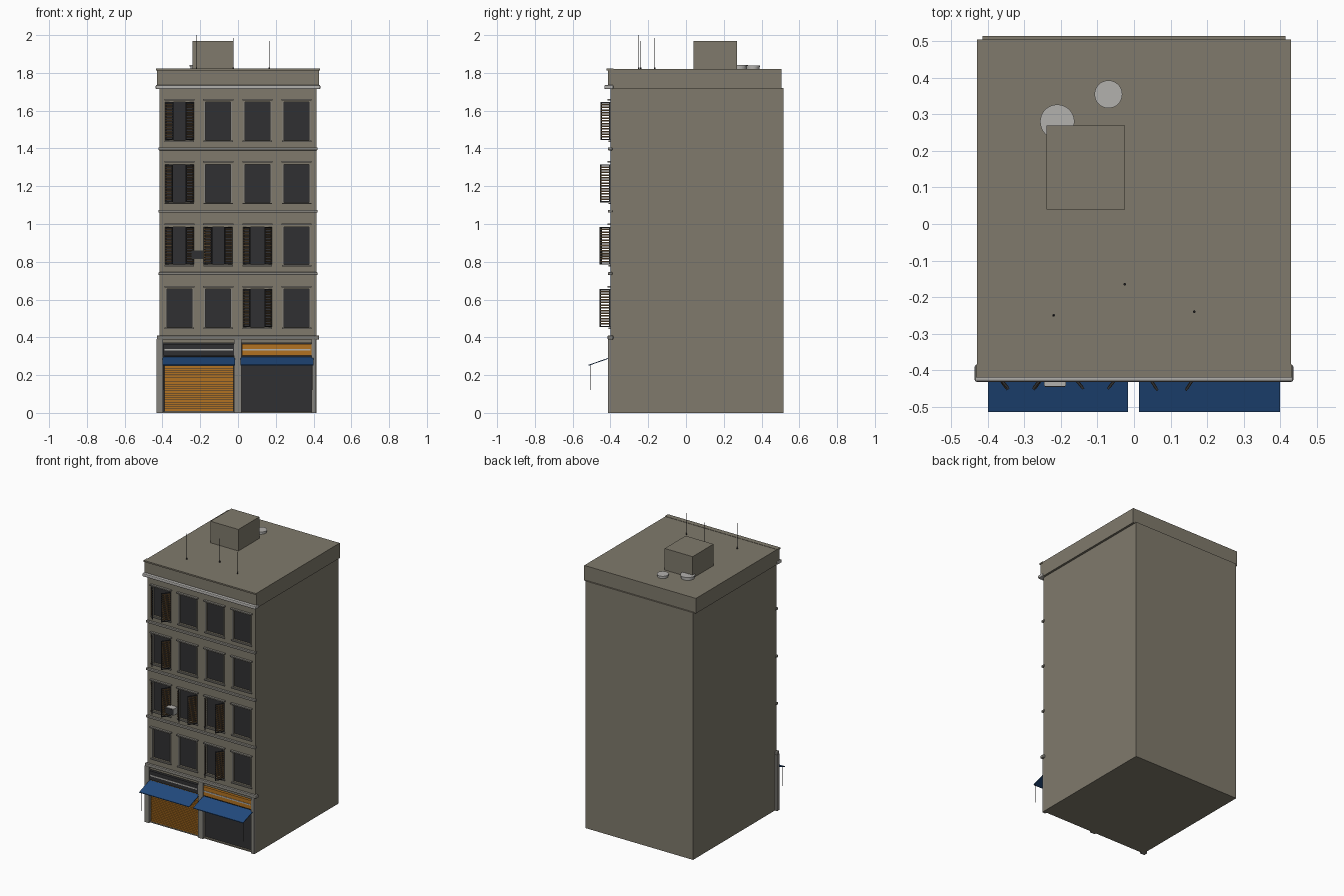
import bpy, bmesh, math
from mathutils import Matrix, Vector

if "Cube" in bpy.data.objects:
    bpy.data.objects.remove(bpy.data.objects["Cube"])


def material(name, rgb):
    m = bpy.data.materials.new(name)
    m.diffuse_color = (*rgb, 1)
    m.use_nodes = True
    m.node_tree.nodes["Principled BSDF"].inputs["Base Color"].default_value = m.diffuse_color
    return m


WALL = material("olive plaster", (0.215, 0.195, 0.15))
TRIM = material("grey stone", (0.24, 0.23, 0.205))
PALE = material("pale grey", (0.45, 0.44, 0.42))
DARK = material("dark glass", (0.03, 0.03, 0.032))
ORANGE = material("orange", (0.45, 0.17, 0.015))
BLUE = material("awning blue", (0.016, 0.07, 0.21))
BROWN = material("shutter brown", (0.12, 0.07, 0.03))


def finish(name, bm, *mats):
    me = bpy.data.meshes.new(name)
    bm.to_mesh(me)
    bm.free()
    for m in mats:
        me.materials.append(m)
    ob = bpy.data.objects.new(name, me)
    bpy.context.collection.objects.link(ob)
    return ob


def add_box(bm, x0, x1, y0, y1, z0, z1, mi=0):
    mat = Matrix.Translation(((x0 + x1) / 2, (y0 + y1) / 2, (z0 + z1) / 2)) @ \
        Matrix.Diagonal((x1 - x0, y1 - y0, z1 - z0, 1))
    verts = bmesh.ops.create_cube(bm, size=1, matrix=mat)["verts"]
    for f in {f for v in verts for f in v.link_faces}:
        f.material_index = mi


def box(name, x0, x1, y0, y1, z0, z1, mat, bevel=0):
    bm = bmesh.new()
    add_box(bm, x0, x1, y0, y1, z0, z1)
    ob = finish(name, bm, mat)
    if bevel:
        b = ob.modifiers.new("rounding", "BEVEL")
        b.width, b.segments = bevel, 2
    return ob


def rod(name, x, y, z0, z1, r, mat, sides=6):
    bm = bmesh.new()
    bmesh.ops.create_cone(bm, cap_ends=True, segments=sides, radius1=r, radius2=r, depth=z1 - z0,
                          matrix=Matrix.Translation((x, y, (z0 + z1) / 2)))
    return finish(name, bm, mat)


COLS = [-0.31, -0.105, 0.103, 0.31]
FLOORS = [0.455, 0.785, 1.115, 1.445]
WIN_W, WIN_H, FRONT = 0.066, 0.2, -0.4

# Main block with recessed windows and shop bays
openings = [(x - WIN_W, x + WIN_W, z, z + WIN_H) for z in FLOORS for x in COLS]
openings += [(-0.397, -0.02, 0.008, 0.37), (0.018, 0.39, 0.008, 0.37)]
bm = bmesh.new()
add_box(bm, -0.415, 0.415, FRONT, 0.515, 0, 1.72)
for axis, values in ((0, {v for o in openings for v in o[:2]}), (2, {v for o in openings for v in o[2:]})):
    normal = Vector((0, 0, 0))
    normal[axis] = 1
    for v in values:
        bmesh.ops.bisect_plane(bm, geom=bm.verts[:] + bm.edges[:] + bm.faces[:],
                               plane_co=normal * v, plane_no=normal)
for x0, x1, z0, z1 in openings:
    faces = []
    for f in bm.faces:
        c = f.calc_center_median()
        if f.normal.y < -0.9 and c.y < FRONT + 0.001 and x0 < c.x < x1 and z0 < c.z < z1:
            faces.append(f)
    geom = bmesh.ops.extrude_face_region(bm, geom=faces)["geom"]
    bmesh.ops.delete(bm, geom=[f for f in faces if f.is_valid], context="FACES")
    for g in geom:
        if isinstance(g, bmesh.types.BMFace):
            g.material_index = 1
    bmesh.ops.translate(bm, vec=(0, 0.014, 0), verts=[g for g in geom if isinstance(g, bmesh.types.BMVert)])
bmesh.ops.recalc_face_normals(bm, faces=bm.faces[:])
finish("main_block", bm, WALL, DARK)

# Roof parapet block, coping and cornice
box("parapet", -0.43, 0.43, -0.412, 0.505, 1.715, 1.82, WALL)
box("parapet_lip", -0.433, 0.433, -0.42, -0.385, 1.812, 1.822, WALL)
box("cornice", -0.436, 0.436, -0.432, -0.385, 1.714, 1.736, PALE, 0.006)

# String courses between floors
box("string_course_ground", -0.43, 0.43, -0.415, -0.385, 0.388, 0.41, TRIM, 0.006)
for i, z in enumerate((0.73, 1.06, 1.39)):
    box(f"string_course_{i + 1}", -0.422, 0.422, -0.414, -0.39, z, z + 0.015, TRIM, 0.004)

# Window trim: frame, lintel and sill
for i, z in enumerate(FLOORS):
    for j, x in enumerate(COLS):
        bm = bmesh.new()
        for s in (-1, 1):
            a = x + s * (WIN_W + 0.004)
            add_box(bm, a - 0.004, a + 0.004, -0.404, -0.39, z, z + WIN_H)
        add_box(bm, x - 0.08, x + 0.08, -0.416, -0.395, z + WIN_H + 0.01, z + WIN_H + 0.018)
        add_box(bm, x - 0.078, x + 0.078, -0.41, -0.395, z - 0.01, z - 0.003)
        finish(f"window_trim_{i}_{j}", bm, TRIM)

# Louvred shutter leaf, hinged at its origin
bm = bmesh.new()
for x in (0, 0.06):
    add_box(bm, x, x + 0.005, -0.003, 0.003, 0, WIN_H, 0)
for z in (0, WIN_H - 0.006):
    add_box(bm, 0, 0.065, -0.003, 0.003, z, z + 0.006, 0)
for k in range(13):
    z = 0.012 + k * 0.0142
    add_box(bm, 0.005, 0.06, -0.004, 0.004, z, z + 0.008, 1)
leaf = finish("shutter_leaf", bm, DARK, BROWN)
first = True
for n, (fl, col) in enumerate([(0, 2), (1, 0), (1, 1), (1, 2), (2, 0), (3, 0)]):
    ang = math.radians(57 - 3 * (n % 3))
    for s in (-1, 1):
        ob = leaf if first else bpy.data.objects.new(f"shutter_leaf_{n}_{s}", leaf.data)
        if not first:
            bpy.context.collection.objects.link(ob)
        first = False
        ob.location = (COLS[col] + s * 0.074, FRONT - 0.001, FLOORS[fl])
        ob.rotation_euler.z = -ang if s < 0 else math.pi + ang

# Air conditioner
box("air_conditioner", -0.247, -0.186, -0.443, -0.398, 0.815, 0.86, PALE)
box("air_conditioner_grille", -0.244, -0.189, -0.446, -0.443, 0.818, 0.857, DARK)

# Ground floor pilasters
for name, x0, x1 in (("left", -0.432, -0.397), ("middle", -0.02, 0.018), ("right", 0.39, 0.414)):
    box(f"{name}_pilaster", x0, x1, -0.413, -0.385, 0, 0.39, TRIM)

# Shop fronts: signs, awnings, cords
for name, x0, x1, mat, cord in (("left", -0.395, -0.022, DARK, -0.393), ("right", 0.02, 0.39, ORANGE, 0.395)):
    box(f"{name}_sign", x0, x1, -0.41, -0.385, 0.303, 0.365, mat)
    box(f"{name}_sign_stripe", x0 + 0.005, x1 - 0.005, -0.413, -0.41, 0.33, 0.339, PALE)
    a0, a1 = (-0.4, -0.016) if x0 < 0 else (0.014, 0.4)
    bm = bmesh.new()
    prof = [(-0.4, 0.29), (-0.515, 0.25), (-0.515, 0.255), (-0.4, 0.295)]
    f = bm.faces.new([bm.verts.new((a0, y, z)) for y, z in prof])
    g = bmesh.ops.extrude_face_region(bm, geom=[f], use_keep_orig=True)["geom"]
    bmesh.ops.translate(bm, vec=(a1 - a0, 0, 0), verts=[v for v in g if isinstance(v, bmesh.types.BMVert)])
    bmesh.ops.recalc_face_normals(bm, faces=bm.faces[:])
    finish(f"{name}_awning", bm, BLUE)
    rod(f"{name}_awning_cord", cord, -0.505, 0.12, 0.255, 0.0015, DARK)

# Roller shutter of the left shop
bm = bmesh.new()
add_box(bm, -0.39, -0.025, -0.394, -0.385, 0.008, 0.3, 1)
for k in range(24):
    z = 0.01 + k * 0.012
    add_box(bm, -0.39, -0.025, -0.4, -0.39, z, z + 0.0095, 0)
finish("roller_shutter", bm, ORANGE, DARK)

# Roof: stair house, tanks and antennas
box("stair_house", -0.24, -0.025, 0.04, 0.27, 1.815, 1.97, WALL)
for i, (x, y, r, z) in enumerate([(-0.21, 0.28, 0.047, 1.842), (-0.07, 0.355, 0.038, 1.838)]):
    rod(f"roof_vent_{i}", x, y, 1.815, z - 0.007, r * 0.9, PALE, 32)
    rod(f"roof_vent_cap_{i}", x, y, z - 0.007, z, r, PALE, 32)
for i, (x, y, z) in enumerate([(-0.22, -0.25, 2.0), (0.165, -0.24, 1.97), (-0.025, -0.165, 1.985)]):
    rod(f"antenna_{i}", x, y, 1.82, z, 0.0018, DARK)
    rod(f"antenna_base_{i}", x, y, 1.82, 1.828, 0.004, DARK)
